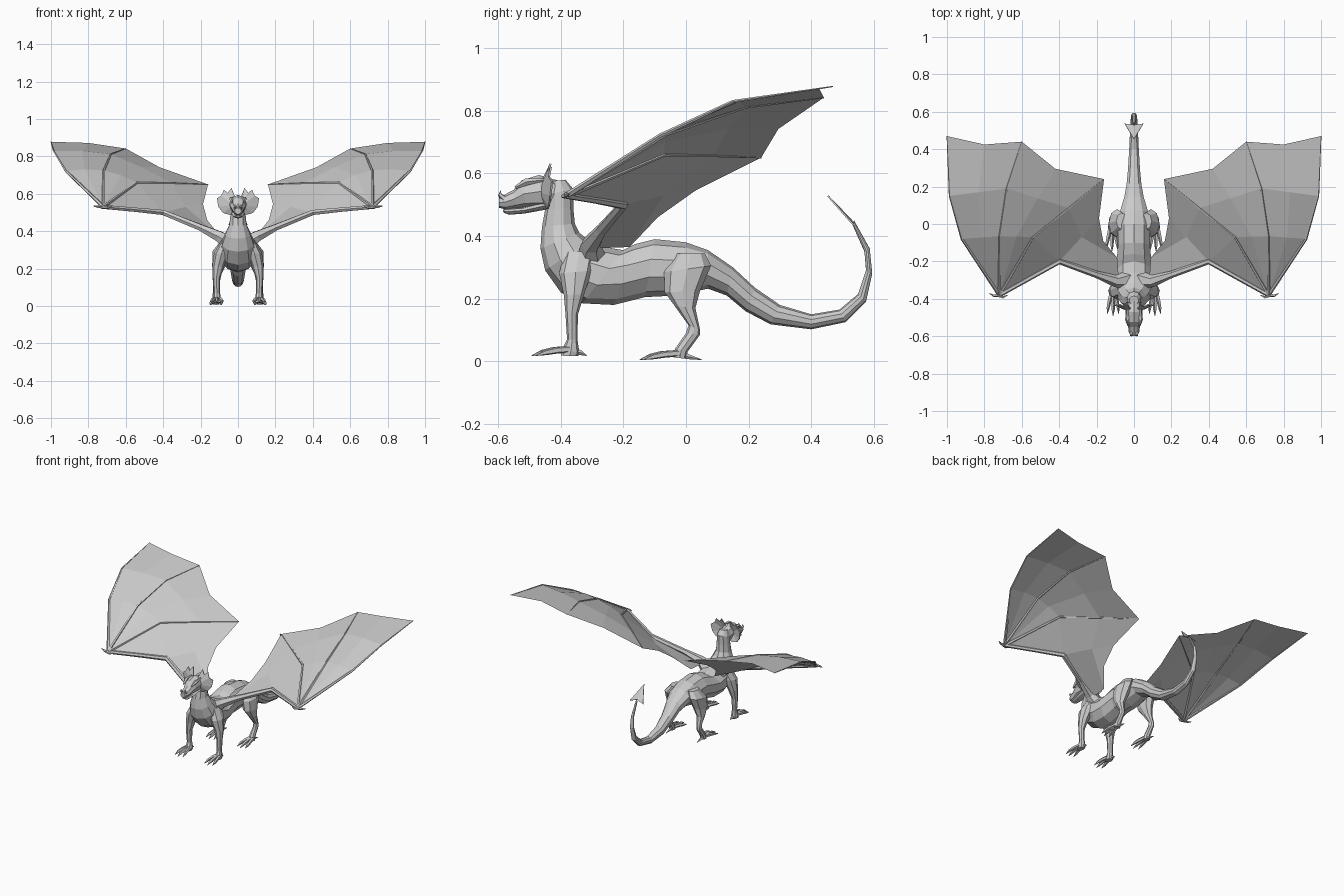
import bpy, bmesh, math
from mathutils import Vector

grey = bpy.data.materials.new("stone_grey")
grey.diffuse_color = (0.6, 0.6, 0.6, 1)


def finish(name, bm, mirror=False):
    bmesh.ops.recalc_face_normals(bm, faces=bm.faces[:])
    me = bpy.data.meshes.new(name)
    bm.to_mesh(me)
    bm.free()
    me.materials.append(grey)
    ob = bpy.data.objects.new(name, me)
    bpy.context.collection.objects.link(ob)
    if mirror:
        ob.modifiers.new("mirror", 'MIRROR').use_mirror_merge = False
    return ob


def skin(name, rings, mirror=False):
    """Bridge rings of points and cap both ends."""
    bm = bmesh.new()
    vs = [[bm.verts.new(p) for p in r] for r in rings]
    n = len(vs[0])
    for a, b in zip(vs, vs[1:]):
        for i in range(n):
            j = (i + 1) % n
            bm.faces.new((a[i], a[j], b[j], b[i]))
    bm.faces.new(vs[0])
    bm.faces.new(vs[-1])
    return finish(name, bm, mirror)


def loft(name, rows, n=10, mirror=False):
    """Each row: y,z of one edge, y,z of the opposite edge, x centre, half width."""
    rings = []
    for y0, z0, y1, z1, x, w in rows:
        c = Vector((x, (y0 + y1) / 2, (z0 + z1) / 2))
        h = Vector((0, (y0 - y1) / 2, (z0 - z1) / 2))
        rings.append([c + h * math.cos(t) + Vector((w * math.sin(t), 0, 0))
                      for t in (2 * math.pi * i / n for i in range(n))])
    return skin(name, rings, mirror)


def limb(name, pts, n=6, mirror=True):
    """Tapered round tube through (x, y, z, radius) points."""
    P = [Vector(p[:3]) for p in pts]
    rings = []
    for i, p in enumerate(P):
        d = (P[min(i + 1, len(P) - 1)] - P[max(i - 1, 0)]).normalized()
        u = d.cross(Vector((0, 0, 1))).normalized()
        v = d.cross(u)
        rings.append([p + (u * math.cos(t) + v * math.sin(t)) * pts[i][3]
                      for t in (2 * math.pi * k / n for k in range(n))])
    return skin(name, rings, mirror)


# neck, torso and tail as one lofted form
loft("body_and_tail", [
    (-.385, .58, -.43, .575, 0, .025), (-.36, .55, -.45, .53, 0, .04),
    (-.36, .49, -.45, .485, 0, .043), (-.355, .44, -.46, .43, 0, .048),
    (-.34, .41, -.465, .36, 0, .07), (-.31, .385, -.45, .29, 0, .09),
    (-.26, .365, -.40, .22, 0, .1), (-.20, .355, -.33, .185, 0, .1),
    (-.16, .375, -.23, .18, 0, .096), (-.10, .39, -.13, .205, 0, .09),
    (0, .38, -.03, .21, 0, .09), (.07, .355, .07, .232, 0, .078),
    (.15, .30, .13, .21, 0, .055), (.22, .235, .19, .16, 0, .042),
    (.30, .18, .27, .118, 0, .034), (.40, .15, .40, .102, 0, .027),
    (.49, .165, .51, .125, 0, .022), (.55, .215, .575, .19, 0, .018),
    (.575, .29, .595, .28, 0, .014), (.57, .35, .587, .36, 0, .01),
    (.53, .44, .537, .45, 0, .006)])

# head
loft("skull", [
    (-.40, .575, -.41, .485, 0, .033), (-.47, .595, -.46, .49, 0, .046),
    (-.525, .578, -.51, .492, 0, .042), (-.55, .548, -.545, .49, 0, .032),
    (-.58, .532, -.575, .485, 0, .028), (-.598, .525, -.597, .49, 0, .018)], 8)
loft("lower_jaw", [
    (-.45, .51, -.445, .485, 0, .035), (-.52, .492, -.515, .472, 0, .03),
    (-.57, .488, -.565, .468, 0, .022), (-.585, .485, -.583, .475, 0, .012)], 8)
limb("nostril_horn", [(.014, -.58, .52, .01), (.015, -.595, .532, .007), (.016, -.592, .545, .001)], 5)
limb("brow_ridge", [(.03, -.545, .555, .005), (.036, -.51, .573, .012), (.035, -.45, .58, .004)], 5)

# fan shaped ear fins
bm = bmesh.new()
c = bm.verts.new((.025, -.47, .54))
rim = [bm.verts.new(p) for p in (
    (.02, -.455, .59), (.035, -.435, .632), (.055, -.445, .605), (.075, -.434, .622), (.09, -.44, .59),
    (.113, -.43, .575), (.105, -.435, .53), (.08, -.44, .497), (.035, -.445, .485))]
for a, b in zip(rim, rim[1:]):
    bm.faces.new((c, a, b))
finish("ear_fin", bm, True).modifiers.new("thickness", 'SOLIDIFY').thickness = .006

# legs
loft("front_leg", [
    (-.39, .35, -.29, .35, .065, .025), (-.405, .28, -.30, .29, .088, .04),
    (-.39, .21, -.325, .215, .106, .032), (-.385, .15, -.345, .15, .115, .02),
    (-.38, .07, -.347, .07, .113, .017), (-.395, .04, -.34, .025, .112, .022),
    (-.40, .018, -.345, .016, .112, .02)], 8, True)
loft("hind_leg", [
    (-.03, .345, .06, .345, .065, .03), (-.07, .285, .08, .305, .09, .045),
    (-.068, .22, .045, .225, .1, .038), (-.035, .175, .03, .17, .112, .025),
    (.008, .115, .045, .10, .118, .015), (.0, .09, .045, .085, .118, .015),
    (-.035, .04, .005, .03, .118, .02), (-.04, .012, .0, .008, .118, .02)], 8, True)

# toes with claws, three forward and one back
for part, x, y, z in (("front", .112, -.375, .015), ("hind", .118, -.03, .002)):
    for k in (-1, 0, 1):
        r = .012 * abs(k)
        limb(part + "_toe", [(x + .01 * k, y + .01, z + .024, .011), (x + .02 * k, y - .05 + r, z + .02, .011),
                             (x + .027 * k, y - .085 + r, z + .013, .009),
                             (x + .03 * k, y - .118 + r, z + .003, .001)], 5)
    limb(part + "_heel_claw", [(x, y, z + .022, .012), (x, y + .04, z + .012, .008),
                               (x, y + (.058 if part == "front" else .08), z + .003, .001)], 5)

# wing bones
elbow, wrist = (.40, -.20, .50), (.72, -.38, .53)
lead = [wrist, (.92, -.08, .722), (.985, .15, .83), (1.0, .47, .878)]
mid = [wrist, (.717, -.065, .725), (.68, .19, .812), (.60, .44, .842)]
inner = [wrist, (.54, -.07, .66), (.35, .085, .657), (.16, .24, .65)]
shoulder, attach = (.08, -.31, .36), (.09, -.18, .365)
limb("wing_arm", [(.04, -.30, .33, .05), (.10, -.305, .372, .032), (.2, -.27, .42, .019),
                  (*elbow, .016), (.55, -.285, .515, .013), (*wrist, .012)])
for nm, f in (("leading", lead), ("middle", mid), ("inner", inner)):
    limb(nm + "_wing_finger", [(*p, r) for p, r in zip(f, (.01, .007, .005, .002))], 5)
limb("wing_claw_outer", [(.715, -.38, .53, .011), (.75, -.383, .532, .007), (.775, -.37, .535, .001)], 5)
limb("wing_claw_inner", [(.73, -.38, .53, .011), (.70, -.392, .527, .007), (.675, -.38, .53, .001)], 5)

# wing membrane: panels stretched between the fingers
bm = bmesh.new()


def between(a, b, tip):
    col = [(Vector(p) + Vector(q)) / 2 + Vector((0, 0, .008)) for p, q in zip(a, b)]
    return [a[0], col[1], col[2], tip]


cols = [lead, between(lead, mid, (.80, .425, .872)), mid,
        between(mid, inner, (.42, .295, .742)), inner]
for a, b in zip(cols, cols[1:]):
    for i in range(3):
        quad = [a[i], a[i + 1], b[i + 1], b[i]]
        bm.faces.new([bm.verts.new(p) for p in (quad[:3] if i == 0 else quad)])
web, edge, edge2 = (.28, -.07, .53), (.187, .03, .545), (.165, -.09, .46)
for poly in ((wrist, inner[1], elbow), (elbow, inner[1], inner[2], web), (web, inner[2], inner[3], edge),
             (elbow, web, attach, shoulder), (web, edge, edge2, attach)):
    bm.faces.new([bm.verts.new(p) for p in poly])
bmesh.ops.remove_doubles(bm, verts=bm.verts[:], dist=.0005)
finish("wing_membrane", bm, True)

# arrow shaped tail tip
bm = bmesh.new()
v = [bm.verts.new(p) for p in ((0, .455, .53), (.05, .537, .437), (0, .53, .452), (-.05, .537, .437))]
bm.faces.new((v[0], v[1], v[2]))
bm.faces.new((v[0], v[2], v[3]))
finish("tail_arrow", bm).modifiers.new("thickness", 'SOLIDIFY').thickness = .005
